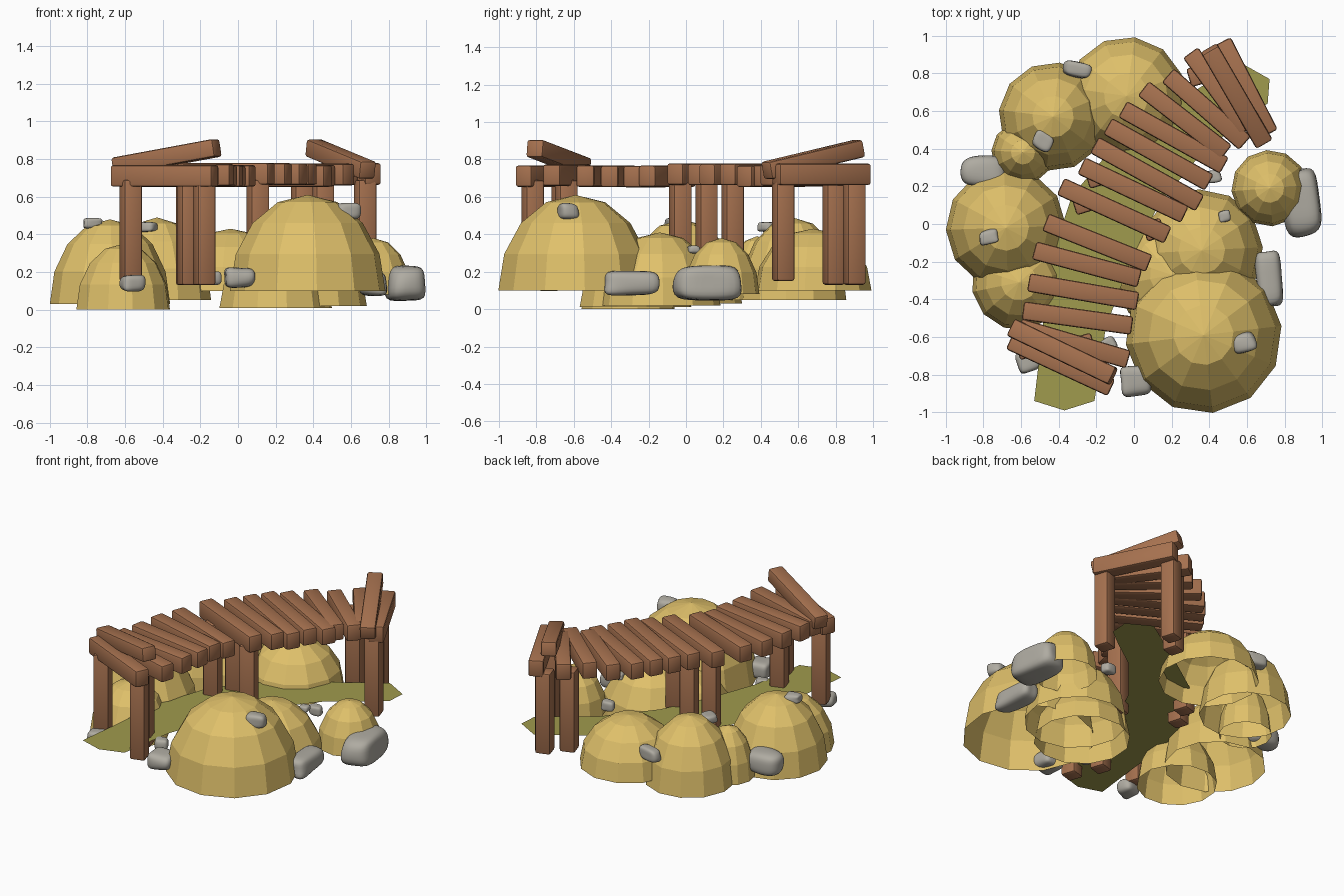
import bpy, bmesh, math, random
from mathutils import Vector, Matrix

if "Cube" in bpy.data.objects:
    bpy.data.objects.remove(bpy.data.objects["Cube"])

random.seed(4)


def mat(name, col):
    m = bpy.data.materials.new(name)
    m.diffuse_color = (*col, 1)
    m.use_nodes = True
    m.node_tree.nodes["Principled BSDF"].inputs["Base Color"].default_value = m.diffuse_color
    return m


STRAW = mat("straw_yellow", (0.74, 0.53, 0.145))
WOOD = mat("brown_wood", (0.38, 0.165, 0.078))
STONE = mat("grey_stone", (0.43, 0.41, 0.36))
OLIVE = mat("olive_ground", (0.35, 0.325, 0.075))


def finish(bm, name, material):
    bmesh.ops.recalc_face_normals(bm, faces=bm.faces)
    me = bpy.data.meshes.new(name)
    bm.to_mesh(me)
    bm.free()
    me.materials.append(material)
    ob = bpy.data.objects.new(name, me)
    bpy.context.collection.objects.link(ob)
    return ob


def smooth(ob, angle=35):
    bpy.ops.object.select_all(action='DESELECT')
    ob.select_set(True)
    bpy.context.view_layer.objects.active = ob
    bpy.ops.object.shade_smooth_by_angle(angle=math.radians(angle))


# open, faceted half spheres
def dome(name, x, y, r, base, top):
    bm = bmesh.new()
    bmesh.ops.create_uvsphere(bm, u_segments=12, v_segments=8, radius=1)
    low = [v for v in bm.verts if v.co.z < -0.01]
    bmesh.ops.delete(bm, geom=low, context='VERTS')
    m = (Matrix.Translation((x, y, base)) @ Matrix.Rotation(random.uniform(0, 0.5), 4, 'Z')
         @ Matrix.Diagonal((r * 1.015, r * 1.015, top - base, 1)))
    bm.transform(m)
    return finish(bm, name, STRAW)


# bevelled timber between two end points
def beam(name, a, b, w, h):
    a, b = Vector(a), Vector(b)
    d = (b - a).normalized()
    side = Vector((0, 0, 1)).cross(d)
    if side.length < 0.1:
        side = Vector((math.cos(0.3), math.sin(0.3), 0))
    side.normalize()
    up = d.cross(side)
    rot = Matrix((d, side, up)).transposed().to_4x4()
    bm = bmesh.new()
    bmesh.ops.create_cube(bm, size=1)
    bm.transform(Matrix.Diagonal(((b - a).length, w, h, 1)))
    bm.normal_update()
    bmesh.ops.bevel(bm, geom=bm.edges[:], offset=0.014, segments=2, profile=0.5,
                    affect='EDGES')
    bm.transform(Matrix.Translation((a + b) / 2) @ rot)
    ob = finish(bm, name, WOOD)
    smooth(ob)
    return ob


# rounded, slightly irregular stone
def stone(name, c, s, turn=0):
    bm = bmesh.new()
    bmesh.ops.create_cube(bm, size=1.0)
    bmesh.ops.subdivide_edges(bm, edges=bm.edges[:], cuts=1, use_grid_fill=True)
    for v in bm.verts:
        v.co *= random.uniform(0.85, 1.25)
    bm.transform(Matrix.Translation(c) @ Matrix.Rotation(turn, 4, 'Z')
                 @ Matrix.Diagonal((*s, 1)))
    ob = finish(bm, name, STONE)
    ob.modifiers.new("round", 'SUBSURF').levels = 2
    ob.modifiers["round"].render_levels = 2
    smooth(ob, 180)


# straw mounds on both banks
for i, d in enumerate([
    (0.37, -0.59, 0.41, 0.10, 0.61), (0.36, -0.14, 0.32, 0.02, 0.41),
    (0.20, -0.27, 0.30, 0.01, 0.33), (0.72, 0.19, 0.20, 0.08, 0.38),
    (-0.68, -0.02, 0.315, 0.03, 0.48), (-0.61, -0.31, 0.25, 0.0, 0.35),
    (-0.59, 0.38, 0.165, 0.05, 0.39), (-0.43, 0.57, 0.285, 0.05, 0.49),
    (-0.04, 0.68, 0.31, 0.10, 0.43),
]):
    dome(f"mound_{i + 1}", *d)

# flat winding path under the bridge
left = [(-.53, -.94), (-.49, -.6), (-.46, -.25), (-.33, .15), (-.10, .42), (.25, .66), (.56, .86)]
right = [(-.21, -.94), (-.15, -.55), (-.02, -.2), (.13, .1), (.38, .40), (.58, .54), (.71, .64)]
bm = bmesh.new()
L = [bm.verts.new((*p, 0.2)) for p in left]
R = [bm.verts.new((*p, 0.2)) for p in right]
for i in range(6):
    bm.faces.new((L[i], R[i], R[i + 1], L[i + 1]))
bm.faces.new((L[0], bm.verts.new((-.37, -.99, 0.2)), R[0]))
bm.faces.new((R[6], bm.verts.new((.72, .77, 0.2)), L[6]))
finish(bm, "path", OLIVE)

# deck planks, each from left end to right end
planks = [
    (-.66, -.62, -.12, -.87), (-.61, -.55, -.03, -.72), (-.59, -.46, -.01, -.54),
    (-.56, -.31, .02, -.41), (-.53, -.14, .03, -.29), (-.47, .01, .08, -.21),
    (-.39, .20, .18, -.06), (-.28, .31, .27, .05), (-.21, .42, .35, .11),
    (-.14, .52, .40, .22), (-.06, .61, .48, .31), (.05, .72, .49, .38),
    (.18, .79, .59, .43), (.30, .91, .60, .50), (.47, .97, .72, .48),
]
for i, (x1, y1, x2, y2) in enumerate(planks):
    z = 0.715 + random.uniform(-0.008, 0.008)
    beam(f"plank_{i + 1}", (x1, y1, z), (x2, y2, z), 0.098, 0.115)

# loose planks propped at both ends
beam("front_raised_plank", (-.65, -.55, .76), (-.11, -.81, .86), 0.10, 0.095)
beam("back_raised_plank", (.40, .93, .86), (.69, .43, .74), 0.10, 0.095)

# support posts
for i, (x, y, z) in enumerate([
    (-.57, -.66, .15), (-.18, -.82, .13), (-.265, -.64, .13), (.105, -.03, .13),
    (-.27, .11, .13), (-.20, .25, .13), (.675, .52, .15), (.45, .90, .13), (.34, .79, .13),
]):
    beam(f"post_{i + 1}", (x, y, z), (x, y, .69), 0.102, 0.102)

# stones at the foot of and on top of the mounds
for i, (c, s, t) in enumerate([
    ((.89, .12, .145), (.19, .33, .18), 0.15), ((.72, -.29, .14), (.13, .29, .13), 0.1),
    ((.01, -.83, .17), (.15, .15, .11), 0.1), ((-.56, -.73, .14), (.12, .11, .09), 0.3),
    ((-.80, .28, .16), (.22, .15, .13), 0), ((-.77, -.07, .46), (.10, .07, .05), 0.2),
    ((-.48, .44, .44), (.10, .09, .05), -0.5), ((-.30, .82, .29), (.14, .08, .08), -0.2),
    ((.58, -.63, .525), (.12, .10, .08), 0.3), ((.48, .04, .32), (.06, .06, .04), 0.2),
    ((.42, .25, .21), (.08, .06, .06), 0.2), ((-.14, -.64, .17), (.08, .07, .07), 0.4),
]):
    stone(f"stone_{i + 1}", c, s, t)
